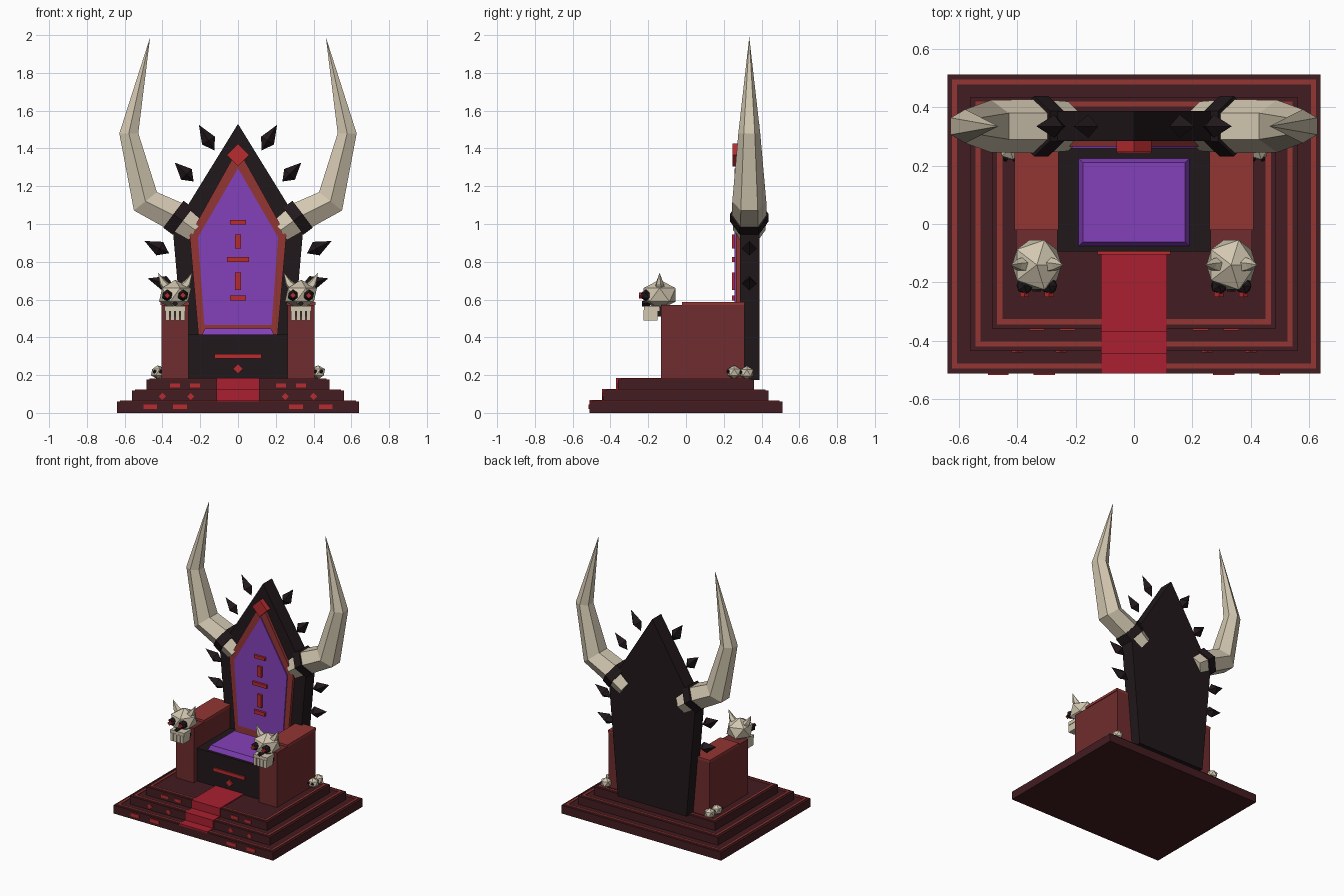
import bpy, bmesh, math
from mathutils import Vector, Matrix

if "Cube" in bpy.data.objects:
    bpy.data.objects.remove(bpy.data.objects["Cube"])


def material(name, hexcode):
    rgb = [int(hexcode[i:i + 2], 16) / 255 for i in (0, 2, 4)]
    m = bpy.data.materials.new(name)
    m.diffuse_color = (*[c / 12.92 if c < 0.04 else ((c + 0.055) / 1.055) ** 2.4 for c in rgb], 1)
    m.use_nodes = True
    m.node_tree.nodes["Principled BSDF"].inputs["Base Color"].default_value = m.diffuse_color
    return m


DARK = material("dark_stone", "21181B")
STEP = material("step_stone", "421C21")
TRIM = material("trim_red", "933633")
ARM = material("arm_red", "702C2E")
CARPET = material("carpet_red", "AA2030")
GEM = material("gem_red", "B82C30")
PURPLE = material("purple_cloth", "8440BA")
BONE = material("bone", "D2C7B0")


def finish(name, bm, mat):
    bmesh.ops.recalc_face_normals(bm, faces=bm.faces)
    me = bpy.data.meshes.new(name)
    bm.to_mesh(me)
    bm.free()
    me.materials.append(mat)
    ob = bpy.data.objects.new(name, me)
    bpy.context.collection.objects.link(ob)
    return ob


def boxes(name, mat, *bounds):
    """One object from boxes given as (x0, x1, y0, y1, z0, z1)."""
    bm = bmesh.new()
    for x0, x1, y0, y1, z0, z1 in bounds:
        m = Matrix.Translation(((x0 + x1) / 2, (y0 + y1) / 2, (z0 + z1) / 2)) @ \
            Matrix.Diagonal((abs(x1 - x0), y1 - y0, z1 - z0, 1))
        bmesh.ops.create_cube(bm, size=1, matrix=m)
    return finish(name, bm, mat)


def prism(name, mat, half, y0, y1):
    """Extrude along y an xz outline; half holds its right side from bottom to top."""
    outline = half + [(-x, z) for x, z in reversed(half) if x > 0]
    bm = bmesh.new()
    face = bm.faces.new([bm.verts.new((x, y0, z)) for x, z in outline])
    new = bmesh.ops.extrude_face_region(bm, geom=[face])["geom"]
    bmesh.ops.translate(bm, vec=(0, y1 - y0, 0), verts=[v for v in new if isinstance(v, bmesh.types.BMVert)])
    return finish(name, bm, mat)


def diamond(name, mat, x, z, r, y0, y1):
    ob = prism(name, mat, [(0, z - r), (r, z), (0, z + r)], y0, y1)
    ob.location.x = x


def tube(name, mat, path, sides):
    """Sweep a polygon along (x, y, z, radius) points; tiny radius makes a tip."""
    pts = [Vector(p[:3]) for p in path]
    bm, rings = bmesh.new(), []
    for i, p in enumerate(pts):
        ahead = (pts[min(i + 1, len(pts) - 1)] - p).normalized()
        behind = (p - pts[max(i - 1, 0)]).normalized()
        t = (ahead + behind).normalized()
        u = Vector((0, 1, 0))
        u = (u - t * u.dot(t)).normalized()
        v = t.cross(u)
        rings.append([bm.verts.new(p + path[i][3] * (u * math.cos(a) + v * math.sin(a)))
                      for a in (2 * math.pi * k / sides for k in range(sides))])
    for a, b in zip(rings, rings[1:]):
        for k in range(sides):
            n = (k + 1) % sides
            bm.faces.new((a[k], a[n], b[n], b[k]))
    bm.faces.new(rings[0])
    bm.faces.new(rings[-1])
    bmesh.ops.remove_doubles(bm, verts=bm.verts, dist=0.0005)
    return finish(name, bm, mat)


def ball(name, mat, loc, scale):
    bm = bmesh.new()
    bmesh.ops.create_icosphere(bm, subdivisions=1, radius=1,
                               matrix=Matrix.Translation(loc) @ Matrix.Diagonal((*scale, 1)))
    return finish(name, bm, mat)


# Stepped base with an inlaid trim frame on every step
for i, (hx, hy, z0, z1) in enumerate([(0.64, 0.512, 0, 0.06), (0.56, 0.436, 0.06, 0.118),
                                      (0.485, 0.36, 0.118, 0.177)]):
    boxes(f"base_step_{i + 1}", STEP, (-hx, hx, -hy, hy, z0, z1))
    ox, oy, w = hx - 0.016, hy - 0.016, 0.018
    boxes(f"step_trim_{i + 1}", TRIM,
          *[sorted((s * ox, s * (ox - w))) + [-oy, oy, z1 - 0.01, z1 + 0.005] for s in (-1, 1)],
          *[[-ox + w, ox - w] + sorted((s * oy, s * (oy - w))) + [z1 - 0.01, z1 + 0.005] for s in (-1, 1)])

# Carpet running down the steps
boxes("carpet", CARPET,
      (-0.113, 0.113, -0.512, -0.44, 0.055, 0.068),
      (-0.113, 0.113, -0.446, -0.36, 0.062, 0.126),
      (-0.113, 0.113, -0.37, -0.09, 0.12, 0.184))

# Inlays on the step fronts
for s in (-1, 1):
    boxes("step_inlay", GEM,
          (s * 0.43, s * 0.5, -0.517, -0.5, 0.02, 0.045), (s * 0.27, s * 0.345, -0.517, -0.5, 0.02, 0.045),
          (s * 0.307, s * 0.36, -0.365, -0.35, 0.135, 0.156), (s * 0.2, s * 0.255, -0.365, -0.35, 0.135, 0.156))
    for x in (0.25, 0.4):
        diamond("step_diamond", GEM, s * x, 0.087, 0.019, -0.441, -0.42)

# Seat, its front ornaments and bevelled cushion
boxes("seat", DARK, (-0.265, 0.265, -0.095, 0.3, 0.17, 0.415))
boxes("seat_bar", GEM, (-0.125, 0.125, -0.105, -0.09, 0.288, 0.313))
diamond("seat_diamond", GEM, 0, 0.233, 0.027, -0.105, -0.09)
cushion = boxes("cushion", PURPLE, (-0.192, 0.192, -0.077, 0.226, 0.41, 0.448))
for v in cushion.data.vertices:
    if v.co.z > 0.43:
        v.co.x *= 0.91
        v.co.y += 0.016 if v.co.y < 0 else -0.016

# Backrest with red frame, purple panel and ornaments
prism("backrest", DARK, [(0.275, 0.175), (0.345, 0.97), (0, 1.53)], 0.285, 0.388)
prism("back_frame", TRIM, [(0.21, 0.415), (0.256, 0.94), (0, 1.4)], 0.265, 0.29)
prism("back_panel", PURPLE, [(0.178, 0.465), (0.212, 0.93), (0, 1.295)], 0.258, 0.28)
diamond("crest_gem", GEM, 0, 1.365, 0.06, 0.247, 0.29)
boxes("panel_ornament", GEM, *[(-w, w, 0.243, 0.265, a, b) for w, a, b in [
    (0.043, 0.998, 1.02), (0.016, 0.87, 0.945), (0.057, 0.8, 0.824), (0.016, 0.65, 0.742), (0.043, 0.595, 0.622)]])

for s in (-1, 1):
    # Armrest and pad
    boxes("armrest", ARM, (s * 0.262, s * 0.405, -0.132, 0.31, 0.175, 0.572))
    boxes("armrest_pad", TRIM, (s * 0.258, s * 0.41, -0.02, 0.31, 0.57, 0.588))

    # Great horn and its collar
    tube("great_horn", BONE, [(s * 0.225, 0.335, 0.967, 0.085), (s * 0.32, 0.335, 1.035, 0.092),
                              (s * 0.49, 0.335, 1.12, 0.09), (s * 0.578, 0.335, 1.48, 0.058),
                              (s * 0.465, 0.335, 1.99, 0.0001)], 6)
    tube("horn_collar", DARK, [(s * 0.293, 0.335, 1.015, 0.103), (s * 0.342, 0.335, 1.052, 0.103)], 6)

    # Spikes around the backrest
    for bx, bz, tx, tz in [(0.125, 1.39, 0.207, 1.525), (0.235, 1.225, 0.335, 1.325),
                           (0.365, 0.845, 0.495, 0.91), (0.335, 0.67, 0.478, 0.712)]:
        mx, mz = bx + 0.38 * (tx - bx), bz + 0.38 * (tz - bz)
        tube("back_spike", DARK, [(s * bx, 0.335, bz, 0.0001), (s * mx, 0.335, mz, 0.04),
                                  (s * tx, 0.335, tz, 0.0001)], 4)

    # Skull on the armrest: cranium, horns, eyes, nose, jaw and teeth
    cx, cy = s * 0.333, -0.14
    ball("skull", BONE, (cx, cy, 0.625), (0.095, 0.1, 0.08))
    for e in (-1, 1):
        tube("skull_horn", BONE, [(cx + e * 0.04, cy, 0.66, 0.028), (cx + e * 0.066, cy, 0.69, 0.02),
                                  (cx + e * 0.09, cy, 0.742, 0.0001)], 5)
        ball("eye_socket", DARK, (cx + e * 0.042, -0.212, 0.622), (0.031, 0.031, 0.031))
        diamond("eye", GEM, cx + e * 0.042, 0.622, 0.016, -0.25, -0.225)
    diamond("nose", DARK, cx, 0.578, 0.015, -0.232, -0.19)
    boxes("jaw", DARK, (cx - 0.048, cx + 0.048, -0.215, -0.132, 0.51, 0.56))
    boxes("teeth", BONE, (cx - 0.055, cx + 0.055, -0.222, -0.14, 0.54, 0.565),
          *[(cx + k * 0.027 - 0.011, cx + k * 0.027 + 0.011, -0.225, -0.15, 0.488, 0.545)
            for k in (-1.5, -0.5, 0.5, 1.5)])

    # Small skulls piled behind the armrest
    for x, y, z in [(0.425, 0.255, 0.215), (0.415, 0.322, 0.212)]:
        ball("small_skull", BONE, (s * x, y, z), (0.04, 0.04, 0.037))
        for e in (-1, 1):
            ball("small_eye", DARK, (s * x + e * 0.016, y - 0.032, z + 0.004), (0.01, 0.01, 0.01))
